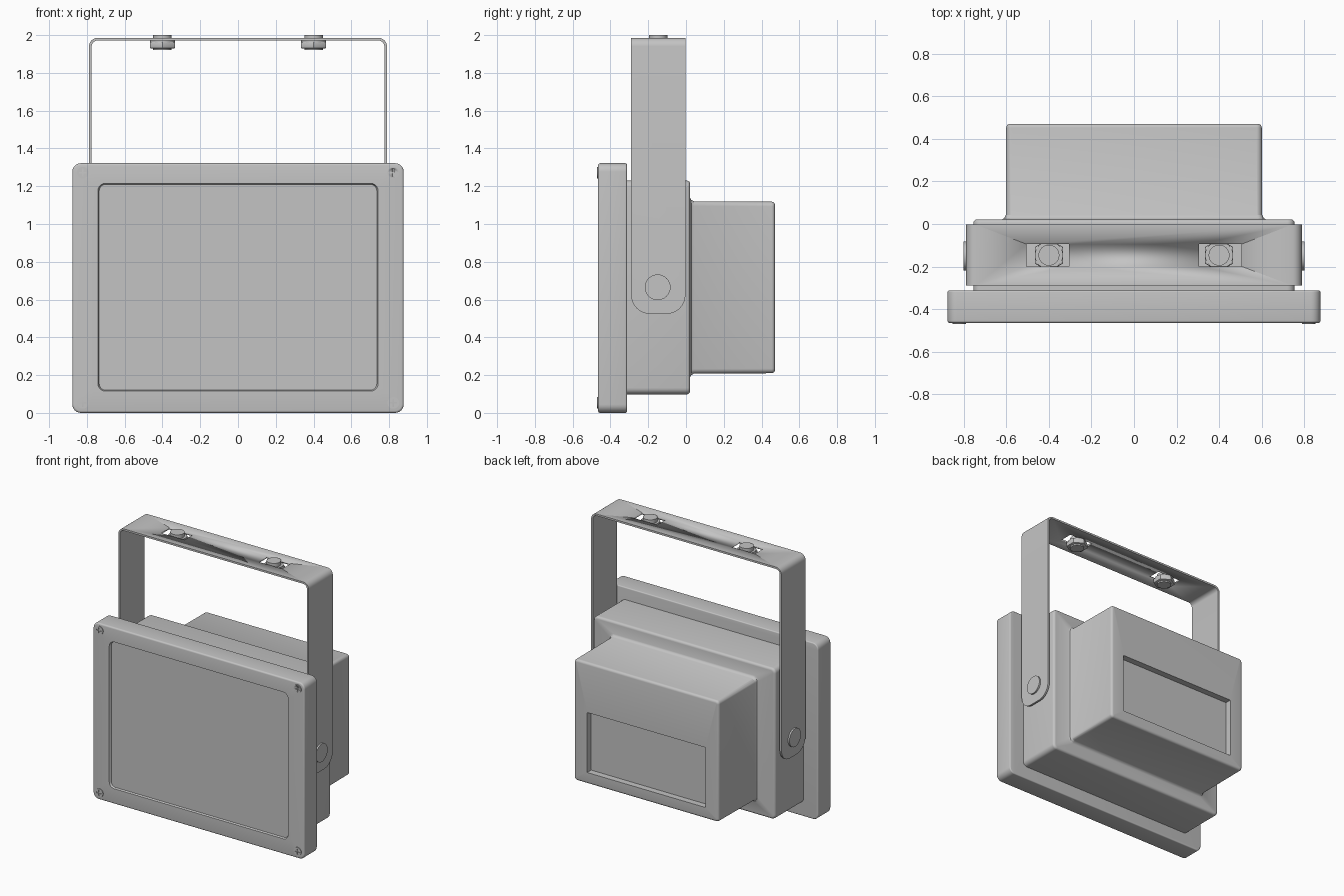
import bpy, bmesh, math
from mathutils import Matrix

if "Cube" in bpy.data.objects:
    bpy.data.objects.remove(bpy.data.objects["Cube"])

grey = bpy.data.materials.new("light_grey")
grey.diffuse_color = (0.55, 0.55, 0.55, 1)
grey.use_nodes = True
grey.node_tree.nodes["Principled BSDF"].inputs["Base Color"].default_value = grey.diffuse_color


def finish(name, bm, angle=30):
    """Turn a bmesh into a named, edge-aware smooth object."""
    bmesh.ops.recalc_face_normals(bm, faces=bm.faces)
    me = bpy.data.meshes.new(name)
    bm.to_mesh(me)
    bm.free()
    me.materials.append(grey)
    ob = bpy.data.objects.new(name, me)
    bpy.context.collection.objects.link(ob)
    bpy.ops.object.select_all(action='DESELECT')
    ob.select_set(True)
    bpy.context.view_layer.objects.active = ob
    bpy.ops.object.shade_smooth_by_angle(angle=math.radians(angle))
    return ob


def rounded_rect(hw, z0, z1, r, n=6):
    """Outline in the xz plane with rounded corners."""
    pts = []
    corners = [(hw - r, z1 - r), (-hw + r, z1 - r), (-hw + r, z0 + r), (hw - r, z0 + r)]
    for k, (cx, cz) in enumerate(corners):
        for i in range(n + 1):
            a = math.pi / 2 * (k + i / n)
            pts.append((cx + r * math.cos(a), cz + r * math.sin(a)))
    return pts


def loft(name, sections):
    """Skin rounded rectangles (y, half width, z0, z1, radius) along y."""
    bm = bmesh.new()
    rings = [[bm.verts.new((x, y, z)) for x, z in rounded_rect(hw, z0, z1, r)]
             for y, hw, z0, z1, r in sections]
    for a, b in zip(rings, rings[1:]):
        for i in range(len(a)):
            j = (i + 1) % len(a)
            bm.faces.new((a[i], a[j], b[j], b[i]))
    bm.faces.new(rings[0])
    bm.faces.new(rings[-1])
    return finish(name, bm)


def edge_round(y, hw, z0, z1, r, e, direction, n=4):
    """Sections that round the rim at y; direction +1 closes toward +y."""
    out = []
    for i in range(n + 1):
        a = math.pi / 2 * i / n
        d = e * (1 - math.cos(a))
        out.append((y - direction * e * (1 - math.sin(a)), hw - d, z0 + d, z1 - d, r - d))
    return out if direction > 0 else out[::-1]


def cylinder(bm, axis, r, a, b, centre, seg=32):
    """Cylinder from a to b along an axis, centred on the other two coordinates."""
    rot = {'X': Matrix.Rotation(math.pi / 2, 4, 'Y'),
           'Y': Matrix.Rotation(math.pi / 2, 4, 'X'), 'Z': Matrix()}[axis]
    pos = list(centre)
    pos['XYZ'.index(axis)] = (a + b) / 2
    bmesh.ops.create_cone(bm, cap_ends=True, segments=seg, radius1=r, radius2=r,
                          depth=abs(b - a), matrix=Matrix.Translation(pos) @ rot)


def cut(ob, boxes):
    """Subtract boxes given as (centre, size)."""
    for c, s in boxes:
        bm = bmesh.new()
        bmesh.ops.create_cube(bm, size=1, matrix=Matrix.Translation(c) @ Matrix.Diagonal((*s, 1)))
        cutter = finish("cutter", bm)
        cutter.hide_render = True
        bpy.context.view_layer.objects.active = ob
        mod = ob.modifiers.new("cut", 'BOOLEAN')
        mod.operation, mod.solver, mod.object = 'DIFFERENCE', 'EXACT', cutter
        bpy.ops.object.modifier_apply(modifier=mod.name)
        bpy.data.objects.remove(cutter)


# Front frame with a shallow recessed window
loft("front_frame",
     [(-0.452, 0.735, 0.12, 1.21, 0.035), (-0.466, 0.742, 0.115, 1.215, 0.04)]
     + edge_round(-0.466, 0.877, 0, 1.322, 0.045, 0.012, -1)
     + edge_round(-0.313, 0.877, 0, 1.322, 0.045, 0.008, 1))

# Middle housing, rear box with flared base, and recessed rear panel
loft("housing",
     [(-0.32, 0.755, 0.098, 1.23, 0.035)]
     + edge_round(0.022, 0.755, 0.098, 1.23, 0.035, 0.018, 1)
     + [(0.022, 0.62, 0.19, 1.138, 0.035), (0.028, 0.61, 0.2, 1.128, 0.03),
        (0.042, 0.603, 0.208, 1.12, 0.025)]
     + edge_round(0.471, 0.601, 0.21, 1.118, 0.025, 0.018, 1)
     + [(0.471, 0.49, 0.295, 0.745, 0.004), (0.423, 0.49, 0.295, 0.745, 0.004)])

# Bent strap handle: U outline extruded across y, with rounded lower ends
W, T, TOP, LOW, Y0, Y1, R = 0.789, 0.014, 1.985, 0.524, -0.29, -0.003, 0.045


def u_path(inset):
    r, pts = R - inset, [(W - inset, LOW)]
    for side, start in ((1, 0), (-1, 90)):
        for i in range(7):
            a = math.radians(start + 15 * i)
            pts.append((side * (W - R) + r * math.cos(a), TOP - R + r * math.sin(a)))
    return pts + [(-W + inset, LOW)]


bm = bmesh.new()
outer, inner = u_path(0), u_path(T)
grid = [[bm.verts.new((x, y, z)) for x, z in path]
        for path, y in ((outer, Y0), (outer, Y1), (inner, Y1), (inner, Y0))]
for k in range(4):
    p, q = grid[k], grid[(k + 1) % 4]
    for i in range(len(p) - 1):
        bm.faces.new((p[i], p[i + 1], q[i + 1], q[i]))
for i in (0, -1):
    bm.faces.new([g[i] for g in grid])
ends = [e for e in bm.edges if all(abs(v.co.z - LOW) < 1e-5 for v in e.verts)
        and abs(e.verts[0].co.y - e.verts[1].co.y) < 1e-5]
bmesh.ops.bevel(bm, geom=ends, offset=0.1, segments=8, profile=0.5, affect='EDGES')
strap = finish("strap_handle", bm)
cut(strap, [((s * 0.405, -0.147, TOP), (0.2, 0.104, 0.1)) for s in (-1, 1)])

for s, side in ((-1, "left"), (1, "right")):
    # Pivot bolt joining the strap to the housing
    bm = bmesh.new()
    cylinder(bm, 'X', 0.068, s * 0.74, s * 0.801, (0, -0.15, 0.665))
    finish(side + "_pivot_bolt", bm)

    # Mounting bolt with washer, hex nut and lower collar
    c = (s * 0.4, -0.147, 0)
    bm = bmesh.new()
    cylinder(bm, 'Z', 0.049, 1.92, 2.0, c)
    cylinder(bm, 'Z', 0.066, 1.962, 1.971, c)
    finish(side + "_mounting_bolt", bm)
    bm = bmesh.new()
    cylinder(bm, 'Z', 0.077, 1.93, 1.964, c, 6)
    bmesh.ops.bevel(bm, geom=bm.edges[:], offset=0.005, segments=2, profile=0.5, affect='EDGES')
    finish(side + "_hex_nut", bm)

    # Cross-slotted corner screws
    for z, level in ((0.053, "lower"), (1.272, "upper")):
        bm = bmesh.new()
        cylinder(bm, 'Y', 0.031, -0.471, -0.45, (s * 0.822, 0, z), 24)
        screw = finish(f"{level}_{side}_screw", bm)
        p = (s * 0.822, -0.471, z)
        cut(screw, [(p, (0.042, 0.016, 0.008)), (p, (0.008, 0.016, 0.042))])
